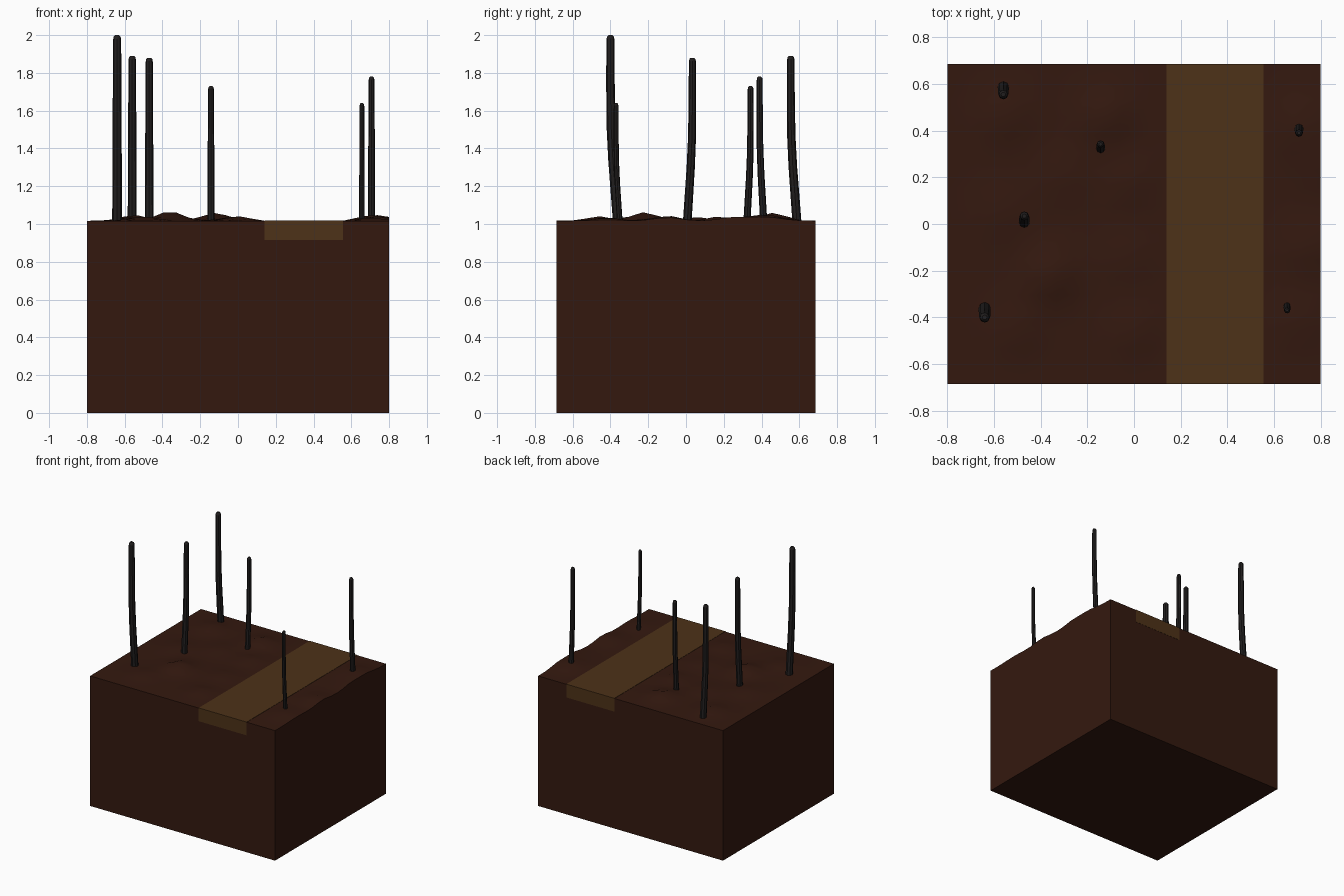
import bpy, bmesh, math

if "Cube" in bpy.data.objects:
    bpy.data.objects.remove(bpy.data.objects["Cube"])

HX, HY, TOP = 0.8, 0.685, 1.017
PATH0, PATH1 = 0.14, 0.555


def material(name, rgb):
    m = bpy.data.materials.new(name)
    m.diffuse_color = (*rgb, 1)
    m.use_nodes = True
    m.node_tree.nodes["Principled BSDF"].inputs["Base Color"].default_value = m.diffuse_color
    return m


soil = material("soil", (0.034, 0.0095, 0.0048))
dirt = material("dirt", (0.075, 0.032, 0.009))
bark = material("bark", (0.015, 0.013, 0.013))

# Low mounds on the soil: x, y, height, radius
MOUNDS = [(-0.36, -0.22, 0.050, 0.09), (-0.12, 0.46, 0.042, 0.09), (-0.55, 0.46, 0.030, 0.09),
          (-0.50, -0.45, 0.022, 0.09), (0.00, -0.46, 0.024, 0.08), (-0.56, 0.05, 0.020, 0.10),
          (-0.02, 0.18, 0.025, 0.08), (-0.30, 0.20, 0.018, 0.09), (-0.03, -0.15, 0.018, 0.09),
          (0.72, 0.42, 0.032, 0.11), (0.80, 0.25, 0.018, 0.09), (0.74, -0.10, 0.026, 0.09),
          (0.70, -0.42, 0.018, 0.09)]


def soil_height(x, y):
    if PATH0 - 1e-4 <= x <= PATH1 + 1e-4:
        return TOP
    h = sum(a * math.exp(-((x - mx) ** 2 + (y - my) ** 2) / (2 * (r * 0.75) ** 2))
            for mx, my, a, r in MOUNDS)
    edge = min(1, (HY - abs(y)) / 0.12)
    if x < 0:
        edge = min(edge, (x + HX) / 0.12)
    return TOP + h * edge


def finish(bm, name, mat):
    bmesh.ops.recalc_face_normals(bm, faces=bm.faces)
    me = bpy.data.meshes.new(name)
    bm.to_mesh(me)
    bm.free()
    ob = bpy.data.objects.new(name, me)
    bpy.context.collection.objects.link(ob)
    me.materials.append(mat)
    return ob


def smooth(ob):
    bpy.ops.object.select_all(action='DESELECT')
    ob.select_set(True)
    bpy.context.view_layer.objects.active = ob
    bpy.ops.object.shade_smooth_by_angle(angle=math.radians(40))


# Ground block with an uneven top
xs = [-HX + (PATH0 + HX) * i / 14 for i in range(15)] + [PATH1 + (HX - PATH1) * i / 4 for i in range(5)]
ys = [-HY + 2 * HY * j / 18 for j in range(19)]
bm = bmesh.new()
grid = [[bm.verts.new((x, y, soil_height(x, y))) for y in ys] for x in xs]
for i in range(len(xs) - 1):
    for j in range(len(ys) - 1):
        bm.faces.new((grid[i][j], grid[i + 1][j], grid[i + 1][j + 1], grid[i][j + 1]))
rim = [e for e in bm.edges if e.is_boundary]
skirt = bmesh.ops.extrude_edge_only(bm, edges=rim)["geom"]
for v in skirt:
    if isinstance(v, bmesh.types.BMVert):
        v.co.z = 0
bmesh.ops.contextual_create(bm, geom=[g for g in skirt if isinstance(g, bmesh.types.BMEdge)])
smooth(finish(bm, "ground_block", soil))

# Dirt path inlaid in the block, a hair proud of the surface
bm = bmesh.new()
bmesh.ops.create_cube(bm, size=1)
for v in bm.verts:
    v.co.x = PATH0 if v.co.x < 0 else PATH1
    v.co.y *= 2 * HY + 0.003
    v.co.z = 0.915 if v.co.z < 0 else TOP + 0.002
finish(bm, "dirt_path", dirt)

# Bare trunks: x, base y, top y, top z, base radius
TRUNKS = [(-0.640, -0.360, -0.400, 2.00, 0.026), (-0.560, 0.588, 0.555, 1.89, 0.024),
          (-0.470, 0.006, 0.034, 1.88, 0.023), (-0.143, 0.322, 0.342, 1.73, 0.019),
          (0.656, -0.350, -0.370, 1.64, 0.015), (0.707, 0.412, 0.390, 1.78, 0.019)]
SIDES = 8


def trunk(x, y0, y1, top, r):
    # Rings along the stem: share of height, share of bend, share of radius
    rings = [(0, 0, 1), (0.16, 0.32, 0.98), (0.34, 0.68, 0.95), (0.52, 0.92, 0.92),
             (0.75, 1, 0.87), (0.975, 1, 0.83), (0.992, 1, 0.7), (1, 1, 0.4)]
    bm = bmesh.new()
    loops = []
    for t, b, s in rings:
        z, y = 1.0 + t * (top - 1.0), y0 + (y1 - y0) * b
        loops.append([bm.verts.new((x + r * s * math.cos(2 * math.pi * k / SIDES),
                                    y + r * s * math.sin(2 * math.pi * k / SIDES), z))
                      for k in range(SIDES)])
    for a, b in zip(loops, loops[1:]):
        for k in range(SIDES):
            n = (k + 1) % SIDES
            bm.faces.new((a[k], a[n], b[n], b[k]))
    bm.faces.new(loops[0])
    bm.faces.new(loops[-1])
    smooth(finish(bm, "trunk", bark))


for spec in TRUNKS:
    trunk(*spec)
